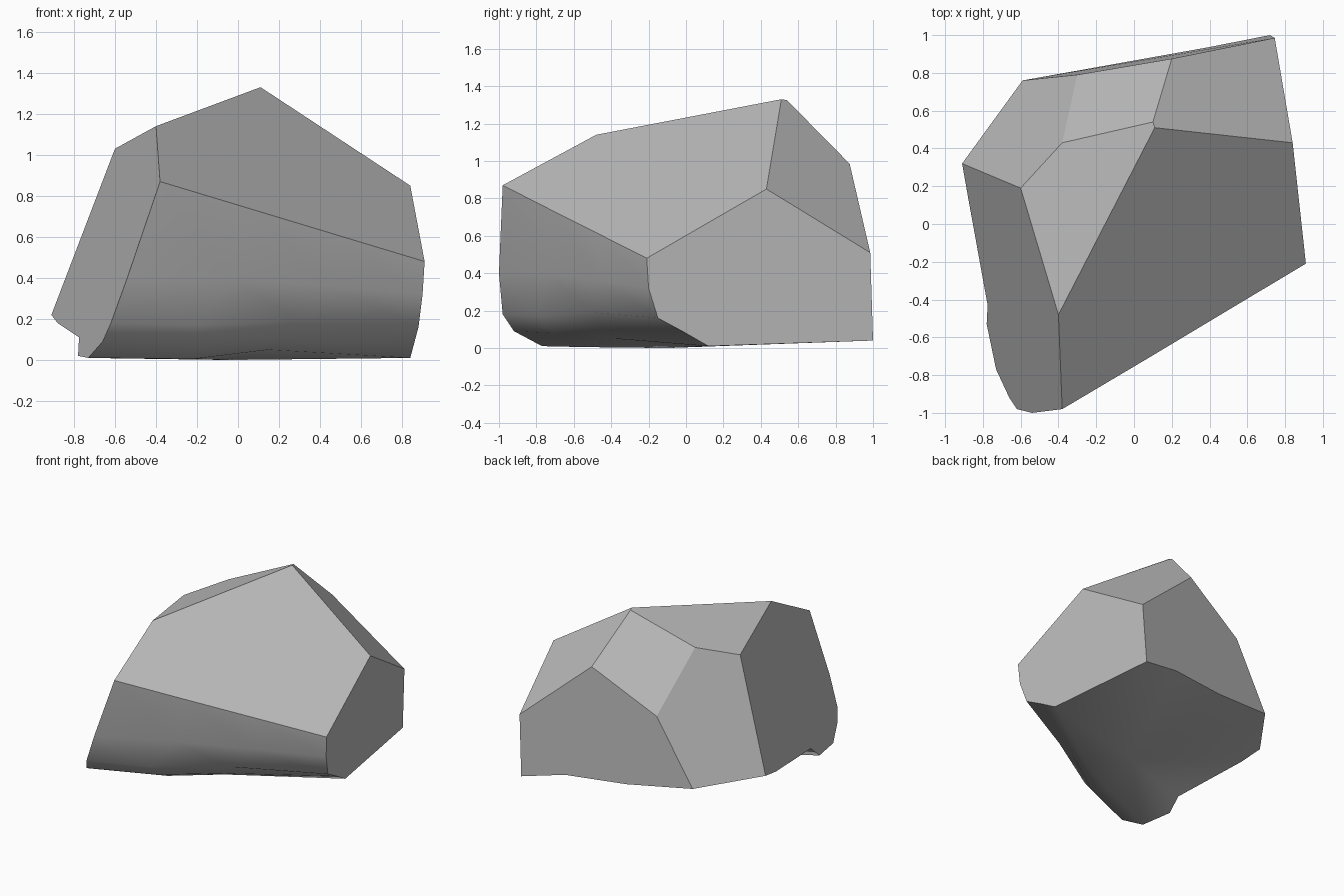
import bpy, bmesh

cube = bpy.data.objects.get("Cube")
if cube:
    bpy.data.objects.remove(cube, do_unlink=True)

# Single stone colour
stone = bpy.data.materials.new("stone_grey")
stone.use_nodes = True
grey = (0.5, 0.5, 0.5, 1)
stone.diffuse_color = grey
stone.node_tree.nodes["Principled BSDF"].inputs["Base Color"].default_value = grey

bm = bmesh.new()


def row(*points):
    return [bm.verts.new(p) for p in points]


def face(verts, smooth=False):
    f = bm.faces.new(verts)
    f.smooth = smooth
    return f


# Corners of the chiselled upper planes
peak, peak_back = row((.11, .51, 1.33), (.10, .54, 1.325))
top_front, top_left, top_back = row((-.40, -.48, 1.14), (-.60, .19, 1.03), (-.38, .43, 1.12))
shoulder_right, = row((.84, .43, .85))
back_upper, back_left, back_right = row((.20, .875, .985), (-.30, .79, .70), (.745, .985, .51))

# Weathered front wall: rows from the upper ridge down and under
wall = [
    row((-.38, -.98, .87), (.05, -.725, .74), (.48, -.467, .61), (.91, -.21, .48)),
    row((-.54, -1.0, .40), (-.02, -.74, .40), (.45, -.465, .36), (.90, -.20, .32)),
    row((-.62, -.98, .18), (-.20, -.79, .17), (.28, -.50, .19), (.88, -.15, .16)),
    row((-.66, -.92, .09), (-.20, -.71, .08), (.20, -.45, .10), (.86, -.01, .085)),
    row((-.73, -.77, .01), (-.22, -.55, .005), (.15, -.38, .05), (.84, .12, .01)),
]
left_edge = [r[0] for r in wall]
right_edge = [r[-1] for r in wall]

# Lower rim around the back and the left
back_rim = row((.72, 1.0, .04), (.39, .935, .115), (-.08, .85, .135), (-.59, .76, .20))
left_rim = row((-.91, .32, .22), (-.88, .15, .18), (-.775, -.43, .11), (-.78, -.53, .02))

# Flat planes
face([peak, peak_back, top_back, top_left, top_front])
face([peak, top_front] + wall[0] + [shoulder_right])
face([peak, shoulder_right, back_right, back_upper, peak_back])
face([peak_back, back_upper, back_left, top_back])
face([top_back, back_left, back_rim[-1], left_rim[0], top_left])
face([back_upper, back_right] + back_rim + [back_left])
face([shoulder_right] + right_edge + [back_rim[0], back_right])
face([top_left] + left_rim + left_edge[::-1] + [top_front])

# Smooth front wall
for upper, lower in zip(wall, wall[1:]):
    for i in range(len(upper) - 1):
        face([upper[i], lower[i], lower[i + 1], upper[i + 1]], True)

# Smooth underside fanned from its lowest point
hub, = row((-.05, -.1, 0))
rim = wall[-1] + back_rim + left_rim
for a, b in zip(rim, rim[1:] + rim[:1]):
    face([a, hub, b], True)

bmesh.ops.recalc_face_normals(bm, faces=bm.faces)
mesh = bpy.data.meshes.new("boulder")
bm.to_mesh(mesh)
bm.free()
mesh.materials.append(stone)
boulder = bpy.data.objects.new("boulder", mesh)
bpy.context.collection.objects.link(boulder)
